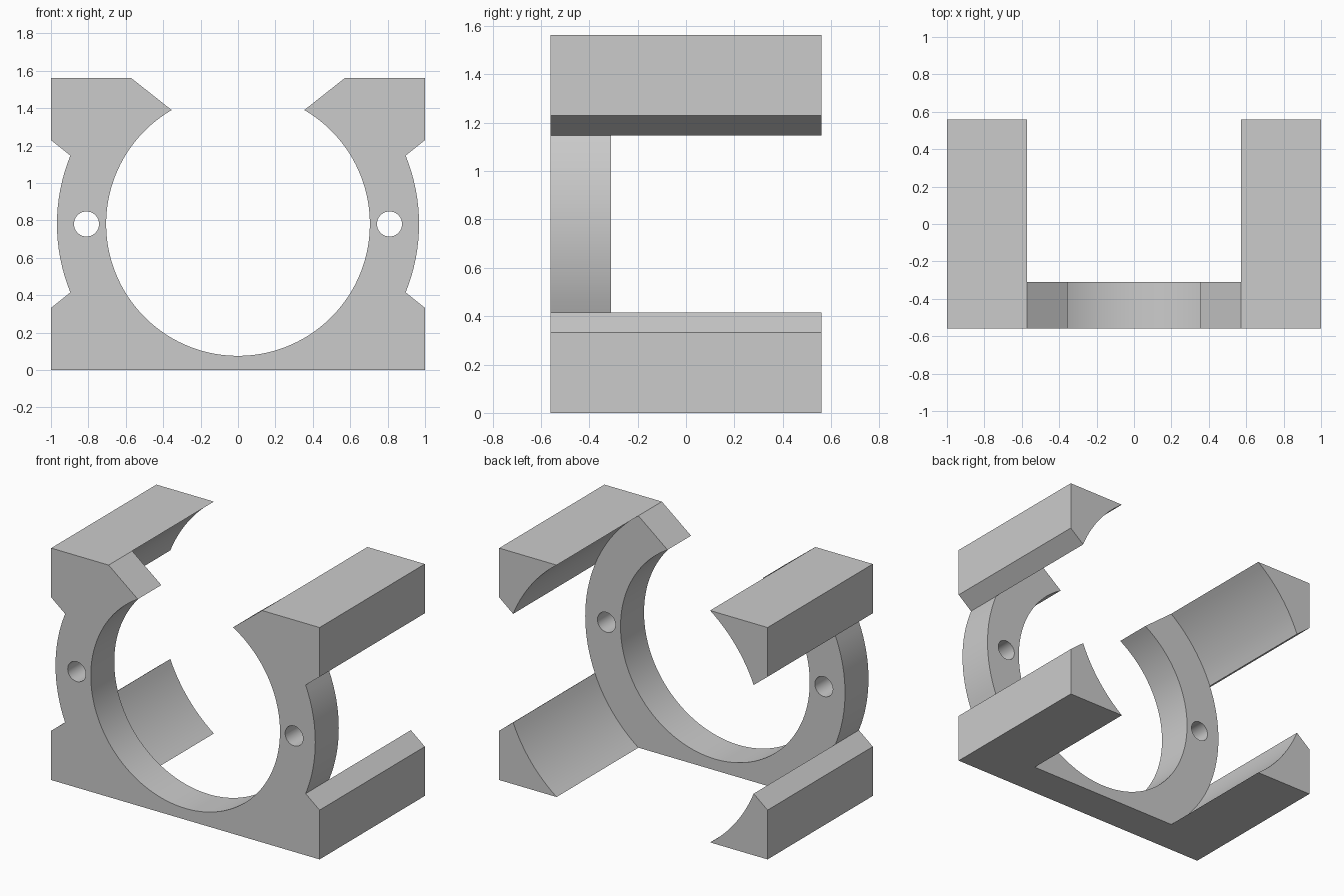
import bpy, bmesh, math
from mathutils import Vector

cube = bpy.data.objects.get("Cube")
if cube:
    bpy.data.objects.remove(cube, do_unlink=True)

# Main dimensions
FRONT, PLATE_BACK, BACK = -0.56, -0.31, 0.56
TOP = 1.562
MID = TOP / 2
R_IN, R_OUT = 0.705, 0.968
A_FLAT = math.degrees(math.asin(MID / R_OUT))   # where the ring meets top and base
A_NOTCH = 22.2                                  # where the side notches begin
A_TIP = 59.8                                    # jaw tips of the open ring

grey = bpy.data.materials.new("plain grey")
grey.use_nodes = True
grey.diffuse_color = (0.6, 0.6, 0.6, 1)
grey.node_tree.nodes["Principled BSDF"].inputs["Base Color"].default_value = (0.6, 0.6, 0.6, 1)


def arc(radius, start, end, steps):
    """Points (x, z) along an arc around the ring centre, angles in degrees."""
    angles = [math.radians(start + (end - start) * i / steps) for i in range(steps + 1)]
    return [(radius * math.cos(a), MID + radius * math.sin(a)) for a in angles]


def face(bm, points):
    bm.faces.new([bm.verts.new((x, FRONT, z)) for x, z in points])


def extrude_back(bm, faces, depth):
    """Push a flat region towards the back and return its new end faces."""
    new = bmesh.ops.extrude_face_region(bm, geom=faces)["geom"]
    verts = [g for g in new if isinstance(g, bmesh.types.BMVert)]
    bmesh.ops.translate(bm, verts=verts, vec=Vector((0, depth, 0)))
    return [g for g in new if isinstance(g, bmesh.types.BMFace)]


# Open ring profile: outside from right to left, then the bore back round the bottom
bm = bmesh.new()
right_side = (arc(R_OUT, A_FLAT, A_NOTCH, 12) + arc(R_OUT, A_NOTCH, -A_NOTCH, 16)[1:]
              + arc(R_OUT, -A_NOTCH, -A_FLAT, 12)[1:])
left_side = [(-x, z) for x, z in reversed(right_side)]
bore = arc(R_IN, 180 - A_TIP, 360 + A_TIP, 110)
face(bm, right_side + left_side + bore)

# Four corner profiles that become the long arms
for sx in (1, -1):
    for sz in (1, -1):
        corner = arc(R_OUT, A_NOTCH, A_FLAT, 12) + [(1, TOP), (1, 1.23)]
        face(bm, [(sx * x, MID + sz * (z - MID)) for x, z in corner])
bmesh.ops.remove_doubles(bm, verts=bm.verts, dist=0.0005)
bmesh.ops.recalc_face_normals(bm, faces=bm.faces)

# Plate thickness first, then only the corners run on to the back
ends = extrude_back(bm, bm.faces[:], PLATE_BACK - FRONT)
arms = [f for f in ends if len(f.verts) < 30]
extrude_back(bm, arms, BACK - PLATE_BACK)
bmesh.ops.recalc_face_normals(bm, faces=bm.faces)
bmesh.ops.dissolve_limit(bm, angle_limit=math.radians(0.1), verts=bm.verts, edges=bm.edges)
mesh = bpy.data.meshes.new("clamp_bracket")
bm.to_mesh(mesh)
bm.free()
mesh.materials.append(grey)
bracket = bpy.data.objects.new("clamp_bracket", mesh)
bpy.context.collection.objects.link(bracket)

# Screw holes through both sides of the ring
for side, x in (("left", 0.81), ("right", -0.81)):
    bpy.ops.mesh.primitive_cylinder_add(vertices=40, radius=0.067, depth=0.5,
                                        location=(x, (FRONT + PLATE_BACK) / 2, MID),
                                        rotation=(math.pi / 2, 0, 0))
    cutter = bpy.context.object
    cutter.name = side + "_hole_cutter"
    cutter.hide_render = True
    cutter.data.materials.append(grey)
    cut = bracket.modifiers.new(side + "_hole", 'BOOLEAN')
    cut.operation, cut.solver, cut.object = 'DIFFERENCE', 'EXACT', cutter
    bpy.context.view_layer.objects.active = bracket
    bpy.ops.object.modifier_apply(modifier=cut.name)
    bpy.data.objects.remove(cutter, do_unlink=True)

bpy.ops.object.select_all(action='DESELECT')
bracket.select_set(True)
bpy.context.view_layer.objects.active = bracket
bpy.ops.object.shade_smooth_by_angle(angle=math.radians(25))
